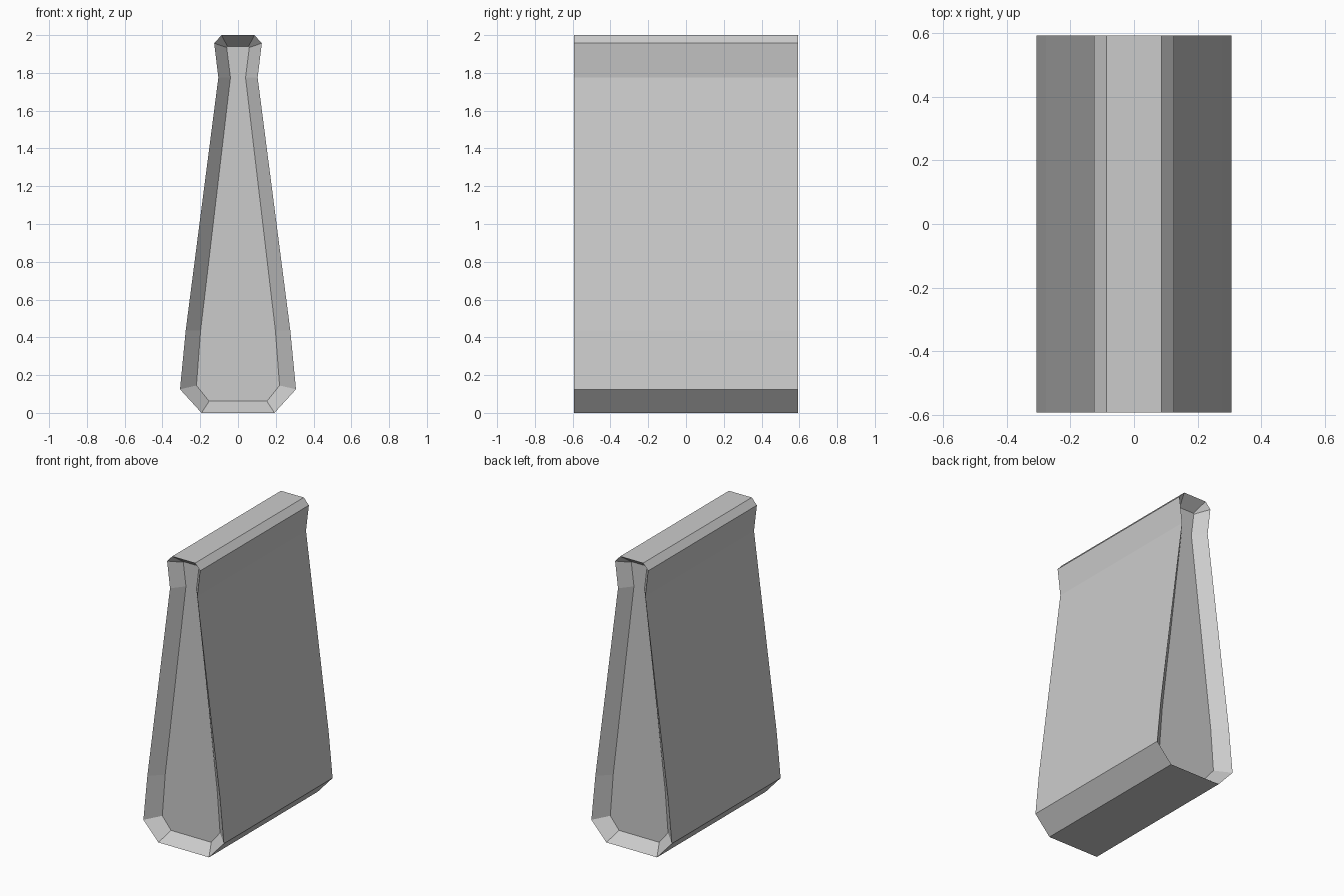
import bpy
import bmesh

cube = bpy.data.objects.get("Cube")
if cube:
    bpy.data.objects.remove(cube, do_unlink=True)

HALF_LENGTH = 0.592
RECESS_DEPTH = 0.082

# Half profiles (x, z) from bottom to top: outer shell and recessed end panel
OUTER = [(0.193, 0), (0.307, 0.125), (0.277, 0.435),
         (0.104, 1.775), (0.126, 1.957), (0.087, 2)]
INNER = [(0.153, 0.062), (0.22, 0.145), (0.198, 0.435),
         (0.04, 1.775), (0.06, 1.935), (0.056, 1.94)]


def make_material(name, color):
    mat = bpy.data.materials.new(name)
    mat.use_nodes = True
    mat.diffuse_color = color
    mat.node_tree.nodes["Principled BSDF"].inputs["Base Color"].default_value = color
    return mat


def add_ring(bm, half, y):
    """Closed ring of vertices from a half profile mirrored in x."""
    points = half + [(-x, z) for x, z in reversed(half)]
    return [bm.verts.new((x, y, z)) for x, z in points]


def bridge(bm, a, b):
    n = len(a)
    for i in range(n):
        j = (i + 1) % n
        bm.faces.new((a[i], a[j], b[j], b[i]))


def fill_panel(bm, ring):
    """Strips of quads joining the left and right halves of a ring."""
    n = len(ring)
    for i in range(n // 2 - 1):
        bm.faces.new((ring[i], ring[i + 1], ring[n - 2 - i], ring[n - 1 - i]))


# Tapered wall block: outer skin, sloped rims and sunken panels at both ends
bm = bmesh.new()
rings = [add_ring(bm, INNER, -HALF_LENGTH + RECESS_DEPTH),
         add_ring(bm, OUTER, -HALF_LENGTH),
         add_ring(bm, OUTER, HALF_LENGTH),
         add_ring(bm, INNER, HALF_LENGTH - RECESS_DEPTH)]
for a, b in zip(rings, rings[1:]):
    bridge(bm, a, b)
fill_panel(bm, rings[0])
fill_panel(bm, rings[-1])
bmesh.ops.recalc_face_normals(bm, faces=bm.faces)

mesh = bpy.data.meshes.new("tapered_block")
bm.to_mesh(mesh)
bm.free()
mesh.materials.append(make_material("light grey", (0.6, 0.6, 0.6, 1)))
block = bpy.data.objects.new("tapered_block", mesh)
bpy.context.collection.objects.link(block)
